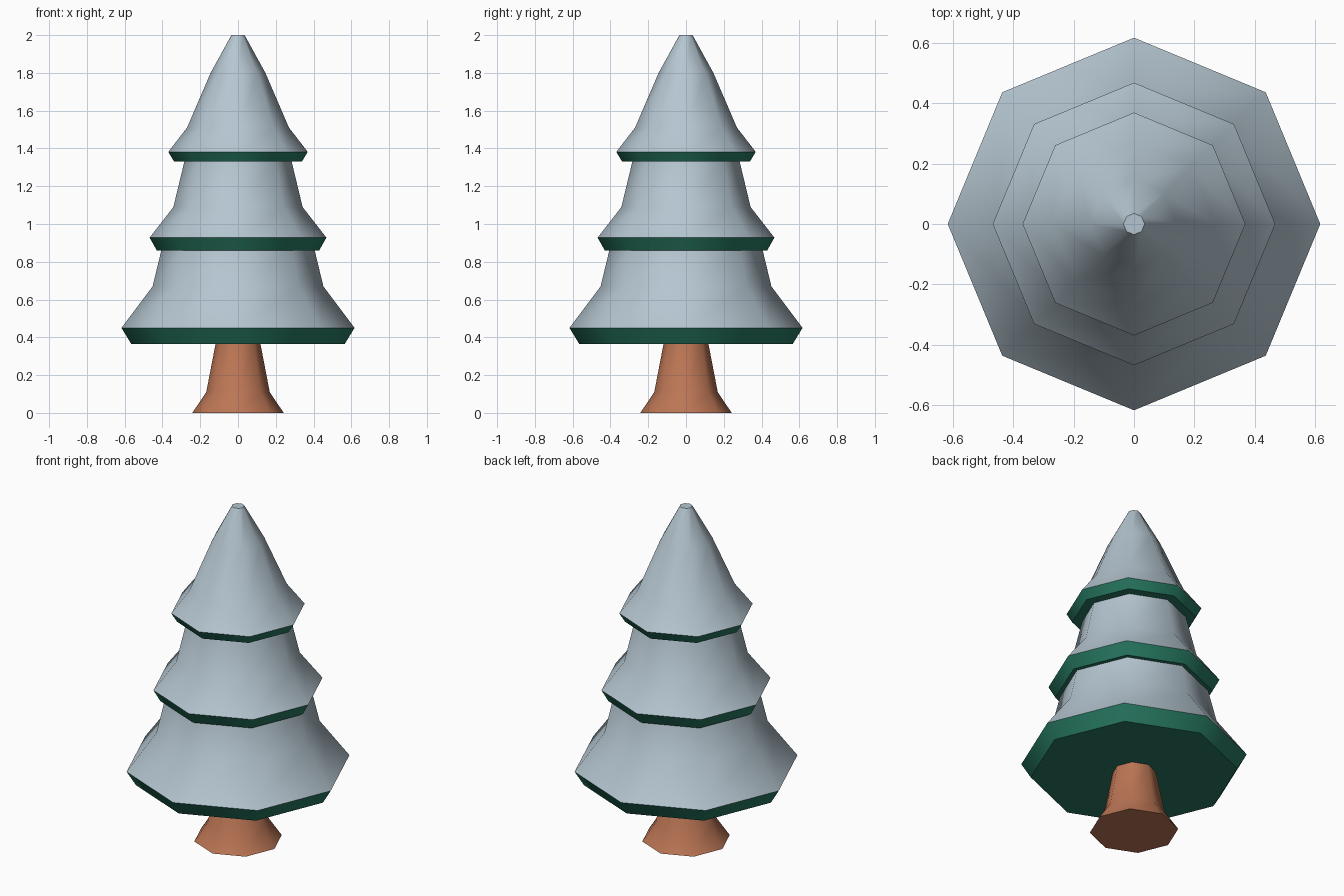
import bpy, bmesh, math

if "Cube" in bpy.data.objects:
    bpy.data.objects.remove(bpy.data.objects["Cube"])

SIDES = 8


def material(name, rgb):
    m = bpy.data.materials.new(name)
    m.diffuse_color = (*rgb, 1)
    m.use_nodes = True
    m.node_tree.nodes["Principled BSDF"].inputs["Base Color"].default_value = m.diffuse_color
    return m


SNOW = material("snow", (0.46, 0.56, 0.63))
GREEN = material("needles", (0.02, 0.19, 0.12))
BARK = material("bark", (0.50, 0.18, 0.09))


def lathe(name, profile, mats, cap_top):
    """Octagonal lathe of (radius, z) rows; mats[0] covers base and first band if two are given."""
    bm = bmesh.new()
    rings = [[bm.verts.new((r * math.cos(math.tau * i / SIDES),
                            r * math.sin(math.tau * i / SIDES), z))
              for i in range(SIDES)] for r, z in profile]
    bm.faces.new(rings[0][::-1])
    for k, (a, b) in enumerate(zip(rings, rings[1:])):
        for i in range(SIDES):
            j = (i + 1) % SIDES
            f = bm.faces.new((a[i], a[j], b[j], b[i]))
            f.material_index = len(mats) - 1 if k else 0
    if cap_top:
        bm.faces.new(rings[-1]).material_index = len(mats) - 1
    me = bpy.data.meshes.new(name)
    bm.to_mesh(me)
    bm.free()
    for m in mats:
        me.materials.append(m)
    ob = bpy.data.objects.new(name, me)
    bpy.context.collection.objects.link(ob)
    bpy.ops.object.select_all(action='DESELECT')
    ob.select_set(True)
    bpy.context.view_layer.objects.active = ob
    bpy.ops.object.shade_smooth_by_angle(angle=math.radians(50))


# Flared trunk
lathe("trunk", [(0.242, 0), (0.168, 0.11), (0.118, 0.37)], [BARK], False)

# Three snow-covered branch tiers with green rims
lathe("lower_tier", [(0.565, 0.365), (0.617, 0.45), (0.452, 0.67), (0.405, 0.865)],
      [GREEN, SNOW], False)
lathe("middle_tier", [(0.43, 0.86), (0.468, 0.928), (0.342, 1.09), (0.283, 1.335)],
      [GREEN, SNOW], False)
lathe("top_tier", [(0.338, 1.33), (0.369, 1.382), (0.27, 1.51), (0.145, 1.80), (0.035, 2.0)],
      [GREEN, SNOW], True)
